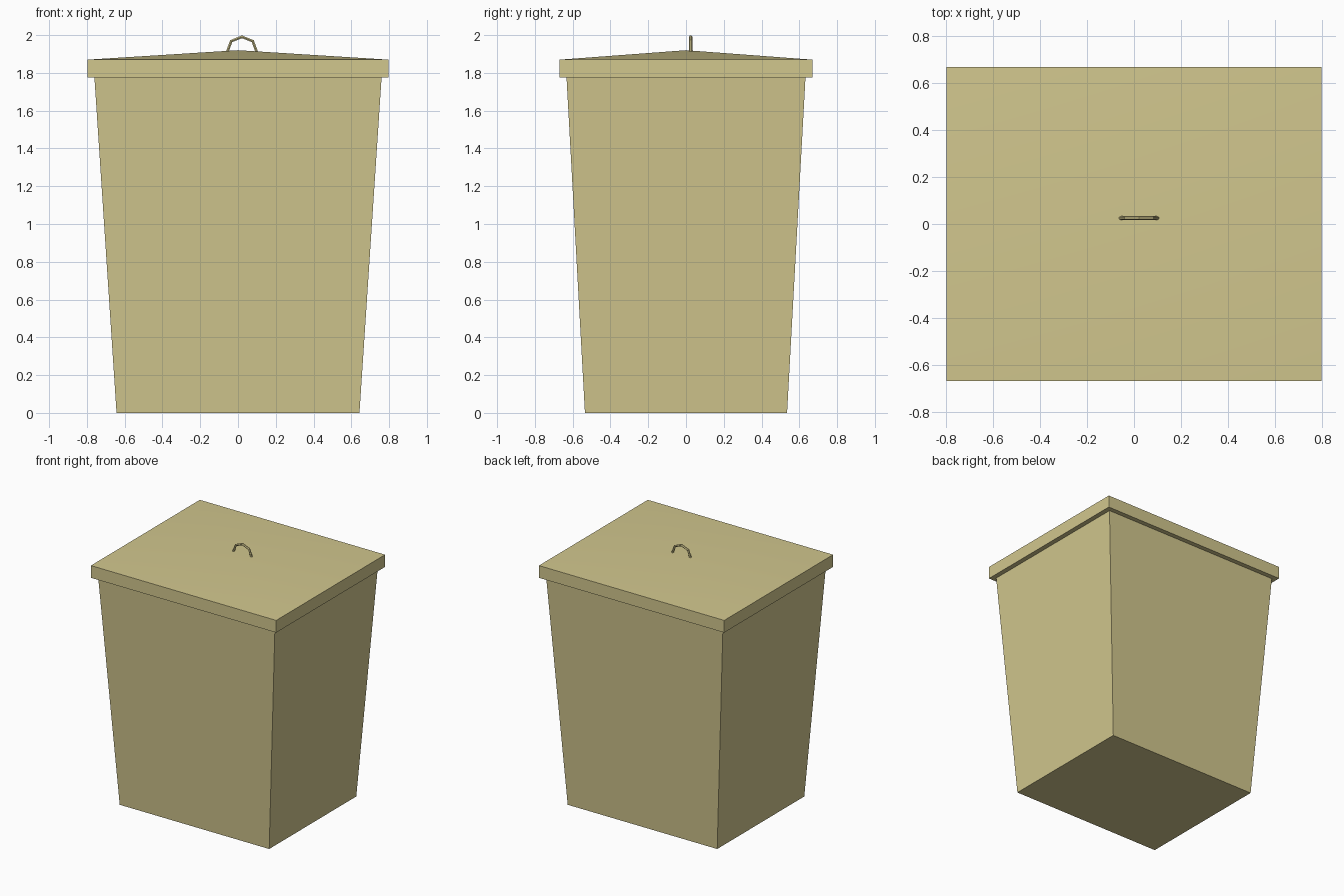
import bpy, bmesh
from mathutils import Vector

if "Cube" in bpy.data.objects:
    bpy.data.objects.remove(bpy.data.objects["Cube"])

paint = bpy.data.materials.new("khaki_paint")
paint.diffuse_color = (0.64, 0.57, 0.27, 1)
paint.use_nodes = True
paint.node_tree.nodes["Principled BSDF"].inputs["Base Color"].default_value = paint.diffuse_color


def lofted_box(name, levels, apex=None):
    """Stack rectangles (half_x, half_y, z); close with a flat cap or an apex."""
    bm = bmesh.new()
    rings = []
    for hx, hy, z in levels:
        rings.append([bm.verts.new((sx * hx, sy * hy, z))
                      for sx, sy in ((-1, -1), (1, -1), (1, 1), (-1, 1))])
    bm.faces.new(rings[0][::-1])
    for low, high in zip(rings, rings[1:]):
        for i in range(4):
            j = (i + 1) % 4
            bm.faces.new((low[i], low[j], high[j], high[i]))
    top = rings[-1]
    if apex is None:
        bm.faces.new(top)
    else:
        tip = bm.verts.new((0, 0, apex))
        for i in range(4):
            bm.faces.new((top[i], top[(i + 1) % 4], tip))
    bmesh.ops.recalc_face_normals(bm, faces=bm.faces)
    mesh = bpy.data.meshes.new(name)
    bm.to_mesh(mesh)
    bm.free()
    obj = bpy.data.objects.new(name, mesh)
    bpy.context.collection.objects.link(obj)
    mesh.materials.append(paint)
    return obj


# Tapered bin body, its top tucked inside the lid
lofted_box("bin_body", [(0.643, 0.535, 0), (0.763, 0.635, 1.82)])

# Overhanging lid with a shallow pyramid top
lid = lofted_box("lid", [(0.797, 0.669, 1.775), (0.797, 0.669, 1.87)], apex=1.92)
bpy.context.view_layer.objects.active = lid
lid.select_set(True)
bpy.ops.object.shade_smooth_by_angle(angle=0.5)

# Bent wire handle
curve = bpy.data.curves.new("lid_handle", "CURVE")
curve.dimensions = "3D"
curve.bevel_depth = 0.0085
curve.bevel_resolution = 1
curve.use_fill_caps = True
path = [(-0.063, 1.895), (-0.036, 1.968), (0.021, 1.991), (0.078, 1.968), (0.105, 1.895)]
spline = curve.splines.new("POLY")
spline.points.add(len(path) - 1)
for point, (x, z) in zip(spline.points, path):
    point.co = (x, 0.025, z, 1)
spline.use_smooth = False
handle = bpy.data.objects.new("lid_handle", curve)
bpy.context.collection.objects.link(handle)
curve.materials.append(paint)
